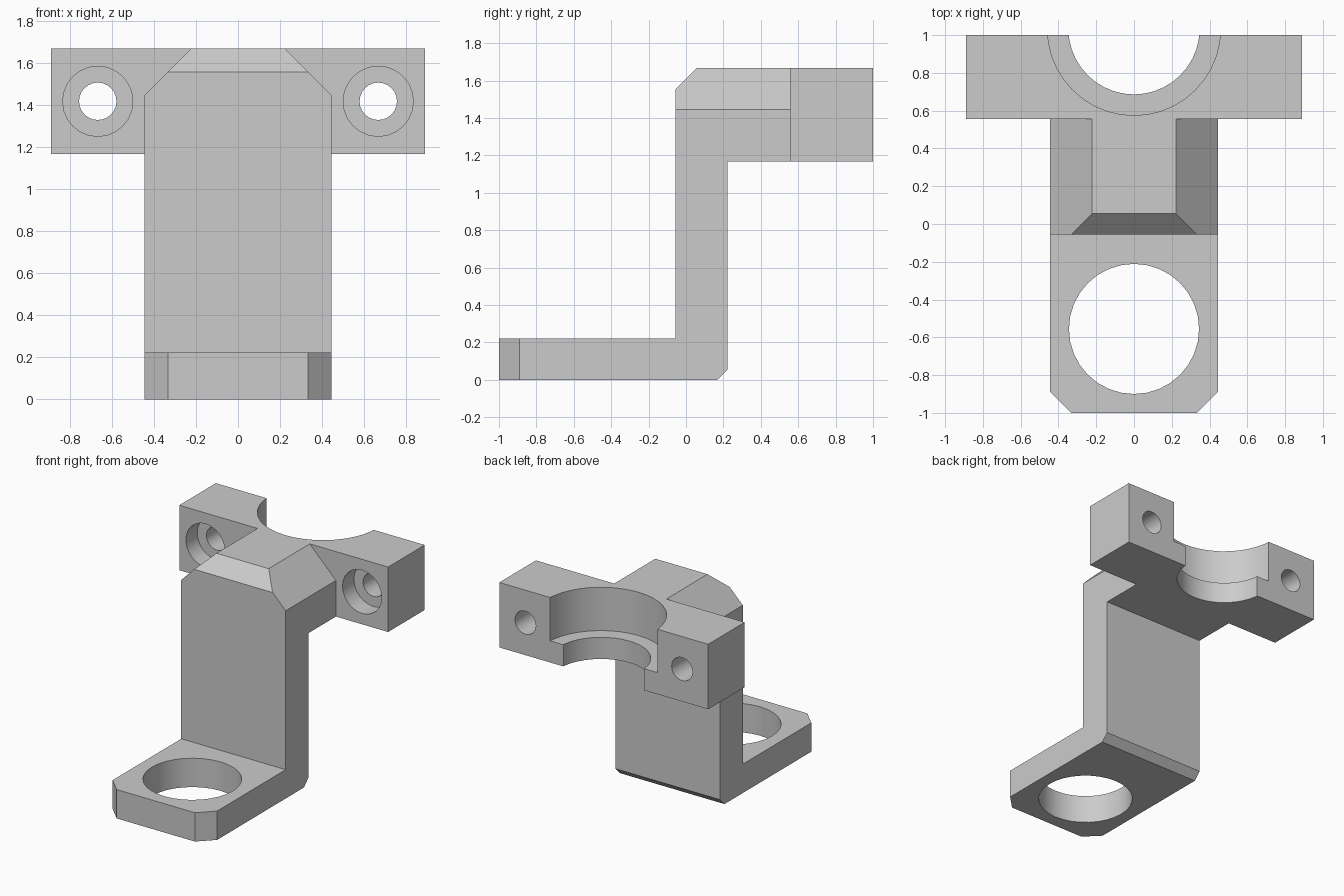
import bpy, bmesh, math

cube = bpy.data.objects.get("Cube")
if cube:
    bpy.data.objects.remove(cube, do_unlink=True)

MM = 1 / 18  # design unit: the bracket is 36 units long

grey = bpy.data.materials.new("plain grey")
grey.use_nodes = True
COLOUR = (0.6, 0.6, 0.6, 1)
grey.diffuse_color = COLOUR
grey.node_tree.nodes["Principled BSDF"].inputs["Base Color"].default_value = COLOUR


def prism(name, outline, axis, lo, hi):
    """Extrude a 2D outline along an axis; the outline uses the other two axes in order."""
    def point(p, d):
        co = list(p)
        co.insert("xyz".index(axis), d)
        return [c * MM for c in co]

    bm = bmesh.new()
    base = bm.faces.new([bm.verts.new(point(p, lo)) for p in outline])
    extruded = bmesh.ops.extrude_face_region(bm, geom=[base])["geom"]
    offset = [(hi - lo) * MM if a == axis else 0 for a in "xyz"]
    bmesh.ops.translate(bm, vec=offset,
                        verts=[g for g in extruded if isinstance(g, bmesh.types.BMVert)])
    bmesh.ops.recalc_face_normals(bm, faces=bm.faces)
    mesh = bpy.data.meshes.new(name)
    bm.to_mesh(mesh)
    bm.free()
    mesh.materials.append(grey)
    ob = bpy.data.objects.new(name, mesh)
    bpy.context.collection.objects.link(ob)
    return ob


def circle(u, v, r, n):
    return [(u + r * math.cos(math.tau * i / n), v + r * math.sin(math.tau * i / n))
            for i in range(n)]


def mirrored(half):
    return half + [(-x, y) for x, y in reversed(half)]


def combine(target, tool, operation):
    """Apply a boolean and discard the tool object."""
    mod = target.modifiers.new("boolean", "BOOLEAN")
    mod.operation, mod.solver, mod.object = operation, "EXACT", tool
    bpy.context.view_layer.objects.active = target
    bpy.ops.object.modifier_apply(modifier=mod.name)
    bpy.data.objects.remove(tool, do_unlink=True)


# Foot, upright and arm as one side profile
side = [(-18, 0), (3, 0), (4, 1), (4, 21), (10.2, 21), (10.2, 30),
        (1, 30), (-1, 28), (-1, 4), (-18, 4)]
bracket = prism("mounting_bracket", side, "x", -8, 8)

# Chamfer the top shoulders and the front corners of the foot
shoulders = mirrored([(8, -1), (8, 26), (3, 31)])
combine(bracket, prism("shoulder_outline", shoulders, "y", -20, 20), "INTERSECT")
corners = mirrored([(8.5, 12), (8.5, -15.5), (6, -18)])
combine(bracket, prism("foot_outline", corners, "z", -1, 31), "INTERSECT")

# Clamp block at the back of the arm
block = mirrored([(16, 21), (16, 30)])
combine(bracket, prism("clamp_block", block, "y", 10, 18), "UNION")

# Stepped half bore in the clamp
combine(bracket, prism("wide_bore", circle(0, 18.6, 8.25, 40), "z", 24, 32), "DIFFERENCE")
combine(bracket, prism("narrow_bore", circle(0, 18.6, 6.25, 40), "z", 19, 26), "DIFFERENCE")

# Round opening in the foot
combine(bracket, prism("foot_hole", circle(0, -10, 6.2, 32), "z", -1, 5), "DIFFERENCE")

# Counterbored bolt holes
for x in (-12, 12):
    combine(bracket, prism("bolt_hole", circle(x, 25.5, 1.6, 24), "y", 9, 19), "DIFFERENCE")
    combine(bracket, prism("bolt_head", circle(x, 25.5, 3, 24), "y", 9, 12.5), "DIFFERENCE")

bpy.ops.object.select_all(action="DESELECT")
bracket.select_set(True)
bpy.context.view_layer.objects.active = bracket
bpy.ops.object.shade_smooth_by_angle(angle=math.radians(25))
